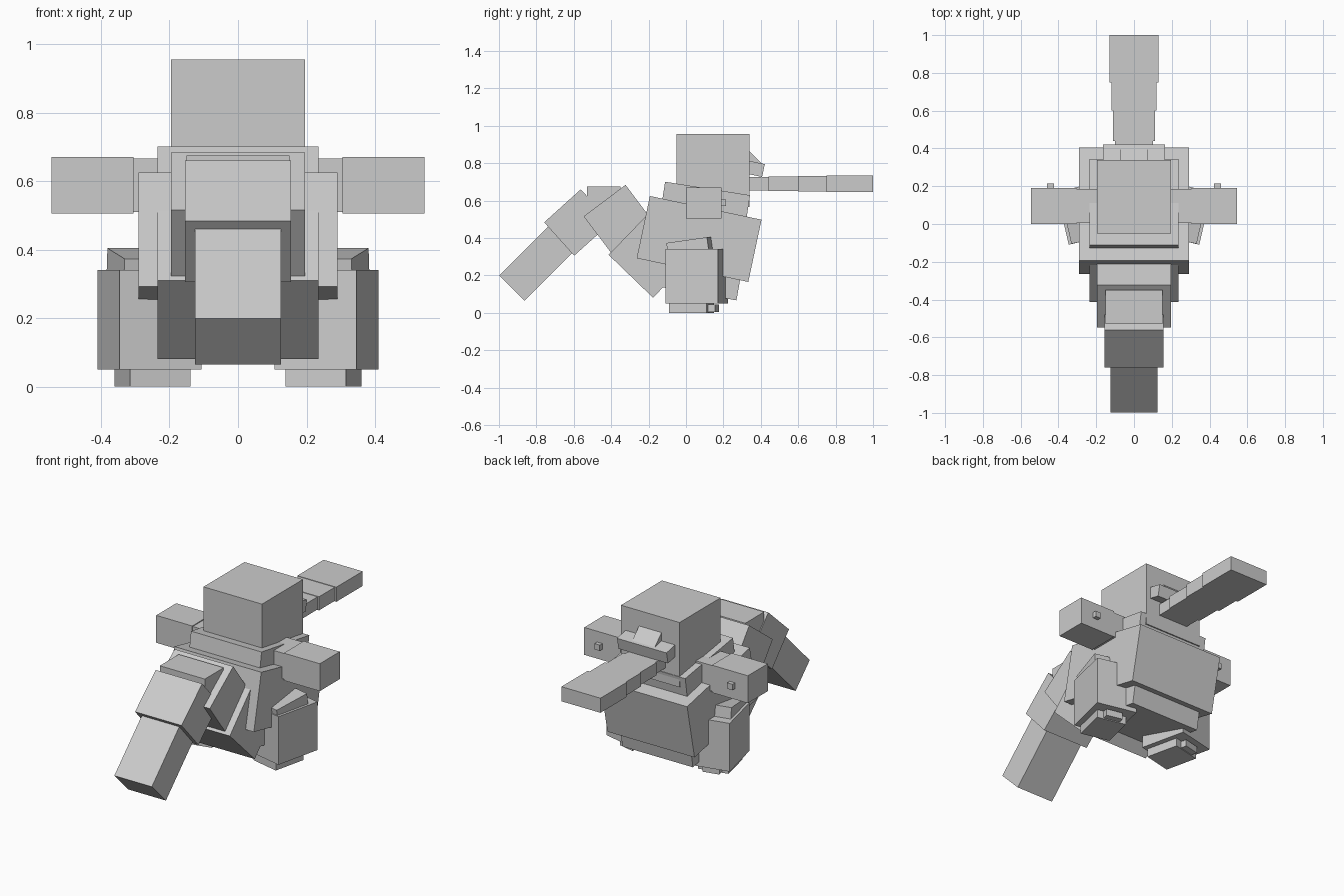
import bpy
from math import radians

default_cube = bpy.data.objects.get("Cube")
if default_cube:
    bpy.data.objects.remove(default_cube, do_unlink=True)

# Single grey material
grey = bpy.data.materials.new("light_grey")
grey.use_nodes = True
grey.diffuse_color = (0.6, 0.6, 0.6, 1)
shader = grey.node_tree.nodes["Principled BSDF"]
shader.inputs["Base Color"].default_value = grey.diffuse_color


def box(name, y, z, width, length, height, x=0, pitch=0, yaw=0):
    """Flat-sided block, pitched about x and then turned about z."""
    bpy.ops.mesh.primitive_cube_add(size=1, location=(x, y, z))
    block = bpy.context.object
    block.name = name
    block.scale = (width, length, height)
    block.rotation_euler = (radians(pitch), 0, radians(yaw))
    block.data.materials.append(grey)


def pair(name, x, yaw=0, **shape):
    """Matching blocks on the left (+x) and the right (-x)."""
    for side, sign in (("left", 1), ("right", -1)):
        box(f"{side}_{name}", x=sign * x, yaw=sign * yaw, **shape)


# Head and trunk of the body
trunk_width = .47
box("head", y=.145, z=.76, width=.39, length=.39, height=.39)
box("shoulders", y=.1, z=.566, width=trunk_width, length=.46, height=.2, pitch=-9)
box("body", y=.07, z=.395, width=.58, length=.61, height=.34, pitch=-12)
box("belly", y=.065, z=.23, width=trunk_width, length=.46, height=.25, pitch=-10)

# Tail, from its root to its tip
box("tail_root", y=-.17, z=.325, width=trunk_width, length=.33, height=.36, pitch=-44)
box("tail_upper", y=-.36, z=.5, width=.39, length=.28, height=.25, pitch=37)
box("tail_bend", y=-.44, z=.575, width=.3, length=.18, height=.2)
box("tail_middle", y=-.58, z=.483, width=.31, length=.264, height=.24, pitch=42)
box("tail_tip", y=-.783, z=.28, width=.25, length=.42, height=.19, pitch=45)

# Snout
box("snout", y=.37, z=.77, width=.33, length=.09, height=.07, pitch=-12)
box("snout_ridge", y=.345, z=.815, width=.15, length=.11, height=.06, pitch=-45)

# Bill, each section wider and thicker than the one before
start, width, height = .32, .2, .07
for section, length in (("base", .12), ("inner", .16), ("middle", .15), ("tip", .25)):
    box(f"bill_{section}", y=start + length / 2, z=.69, width=width, length=length, height=height)
    start += length
    width += .02
    height += .006

# Arms, with a small stud behind each
arm_y, arm_z = .095, .588
pair("upper_arm", x=.25, y=arm_y, z=arm_z, width=.12, length=.18, height=.155)
pair("forearm", x=.425, y=arm_y, z=arm_z, width=.24, length=.19, height=.165)
pair("arm_stud", x=.442, y=.2, z=arm_z, width=.035, length=.03, height=.035)

# Legs and feet, turned outward
turn = -13
pair("thigh", x=.262, y=.04, z=.285, width=.2, length=.225, height=.21, pitch=8, yaw=turn)
pair("leg", x=.258, y=.058, z=.195, width=.246, length=.287, height=.29, yaw=turn)
pair("foot", x=.25, y=.03, z=.027, width=.18, length=.205, height=.054, yaw=turn)
pair("toe", x=.275, y=.137, z=.025, width=.1, length=.06, height=.04, yaw=turn)
